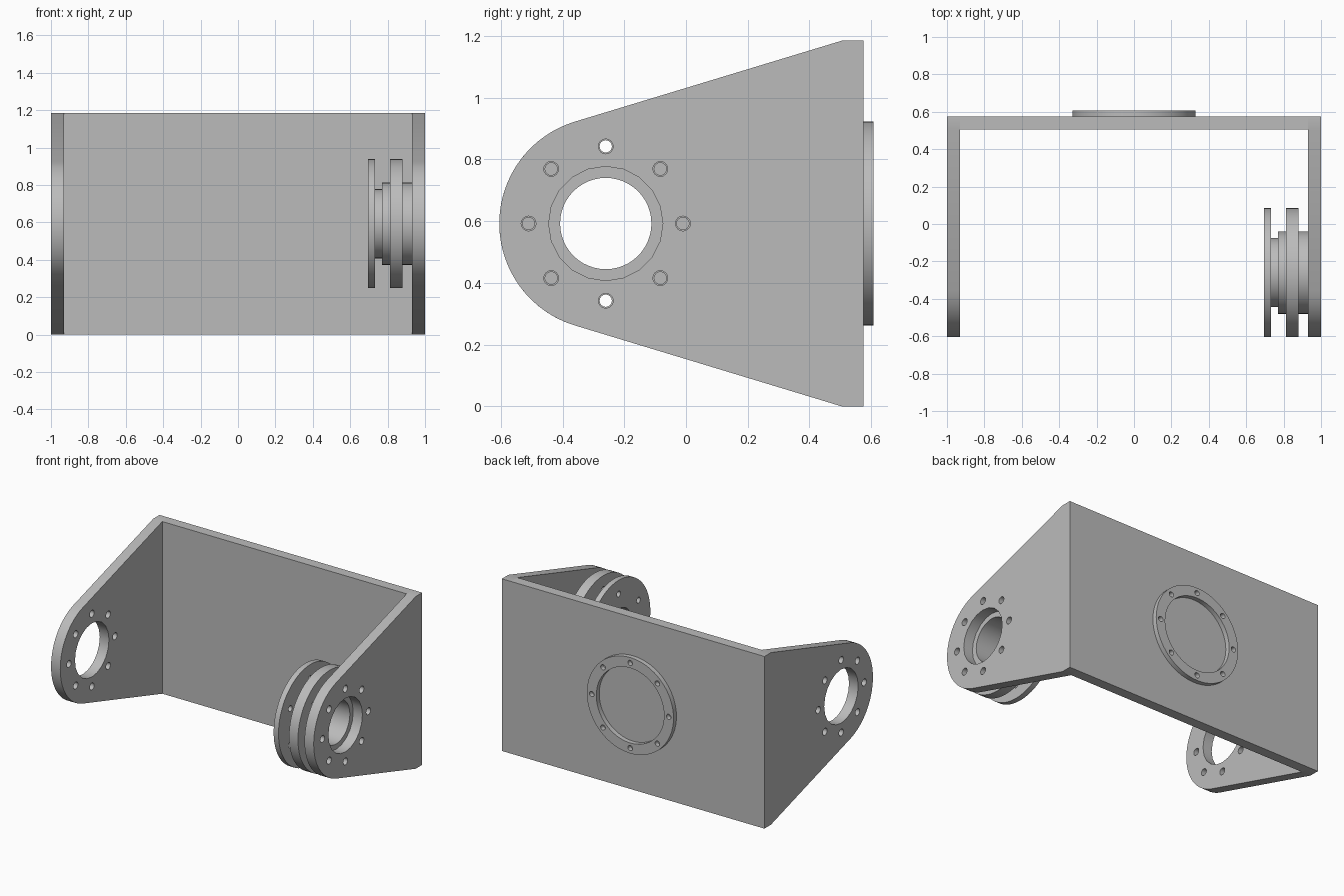
import bpy, bmesh
from math import sin, cos, pi, radians
from mathutils import Matrix

cube = bpy.data.objects.get("Cube")
if cube:
    bpy.data.objects.remove(cube, do_unlink=True)

grey = bpy.data.materials.new("light_grey_metal")
grey.use_nodes = True
colour = (0.5, 0.5, 0.5, 1)
grey.diffuse_color = colour
grey.node_tree.nodes["Principled BSDF"].inputs["Base Color"].default_value = colour

AXIS_Y, AXIS_Z = -0.26, 0.5925      # pivot axis of the arms
BACK, HEIGHT = 0.575, 1.185
WALL = 0.07
ARM_R, BOLT_R = 0.345, 0.25

# Drawing planes: profile across the side, and profile across the back
SIDE = Matrix(((0, 0, 1, 0), (1, 0, 0, AXIS_Y), (0, 1, 0, AXIS_Z), (0, 0, 0, 1)))
REAR = Matrix(((-1, 0, 0, 0), (0, 0, 1, 0), (0, 1, 0, AXIS_Z), (0, 0, 0, 1)))


def circle(r, n=48, cx=0, cy=0):
    return [(cx + r * cos(2 * pi * i / n), cy + r * sin(2 * pi * i / n)) for i in range(n)]


def bolt_holes(count, ring_r, hole_r):
    """Small circles spaced round a ring, the first one at the top."""
    angles = [pi / 2 + 2 * pi * i / count for i in range(count)]
    return [circle(hole_r, 16, ring_r * cos(a), ring_r * sin(a)) for a in angles]


def plate(name, loops, plane, start, end):
    """Extrude an outline with holes from start to end along the plane normal."""
    curve = bpy.data.curves.new(name, 'CURVE')
    curve.dimensions = '2D'
    curve.fill_mode = 'BOTH'
    curve.extrude = (end - start) / 2
    for loop in loops:
        spline = curve.splines.new('POLY')
        spline.points.add(len(loop) - 1)
        for point, (x, y) in zip(spline.points, loop):
            point.co = (x, y, 0, 1)
        spline.use_cyclic_u = True
    helper = bpy.data.objects.new(name + "_outline", curve)
    bpy.context.collection.objects.link(helper)
    bpy.context.view_layer.update()
    graph = bpy.context.evaluated_depsgraph_get()
    mesh = bpy.data.meshes.new_from_object(helper.evaluated_get(graph))
    bpy.data.objects.remove(helper)
    bpy.data.curves.remove(curve)

    bm = bmesh.new()
    bm.from_mesh(mesh)
    bmesh.ops.remove_doubles(bm, verts=bm.verts, dist=0.0001)
    bm.transform(plane @ Matrix.Translation((0, 0, (start + end) / 2)))
    bmesh.ops.recalc_face_normals(bm, faces=bm.faces)
    for face in bm.faces:
        face.smooth = True
        face.material_index = 0
    for edge in bm.edges:
        edge.smooth = edge.calc_face_angle(pi) < radians(30)
    bm.to_mesh(mesh)
    bm.free()
    mesh.name = name
    mesh.materials.clear()
    mesh.materials.append(grey)
    obj = bpy.data.objects.new(name, mesh)
    bpy.context.collection.objects.link(obj)
    return obj


# Tapered arms with a rounded nose, one at each end of the back plate
half = HEIGHT / 2
step = BACK - WALL - AXIS_Y
rear = BACK - AXIS_Y
nose = [(ARM_R * cos(radians(a)), ARM_R * sin(radians(a)))
        for a in [106.8 + 146.4 * i / 32 for i in range(33)]]
arm = nose + [(step, -half), (rear, -half), (rear, half), (step, half)]
arm_loops = [arm, circle(0.185, 20)] + bolt_holes(8, BOLT_R, 0.024)
plate("left_arm", arm_loops, SIDE, 1 - WALL, 1)
plate("right_arm", arm_loops, SIDE, -1, WALL - 1)

# Back plate between the arms
w = 1 - WALL
plate("back_plate", [[(-w, -half), (w, -half), (w, half), (-w, half)]],
      REAR, BACK - WALL, BACK)

# Raised mounting ring on the back
plate("back_ring", [circle(0.33, 64), circle(0.258, 64)] + bolt_holes(8, 0.293, 0.018),
      REAR, BACK, 0.607)

# Flanged hub stacked against the inside of the left arm
bore = circle(0.148)
disc = circle(ARM_R, 64)
plate("hub_outer_collar", [circle(0.22), bore], SIDE, 0.88, 0.93)
plate("hub_outer_flange", [disc, bore] + bolt_holes(8, BOLT_R, 0.02), SIDE, 0.812, 0.88)
plate("hub_inner_collar", [circle(0.22), bore], SIDE, 0.77, 0.812)
plate("hub_boss", [circle(0.185), bore], SIDE, 0.732, 0.77)
plate("hub_inner_flange", [disc, bore] + bolt_holes(6, BOLT_R, 0.02), SIDE, 0.695, 0.732)
